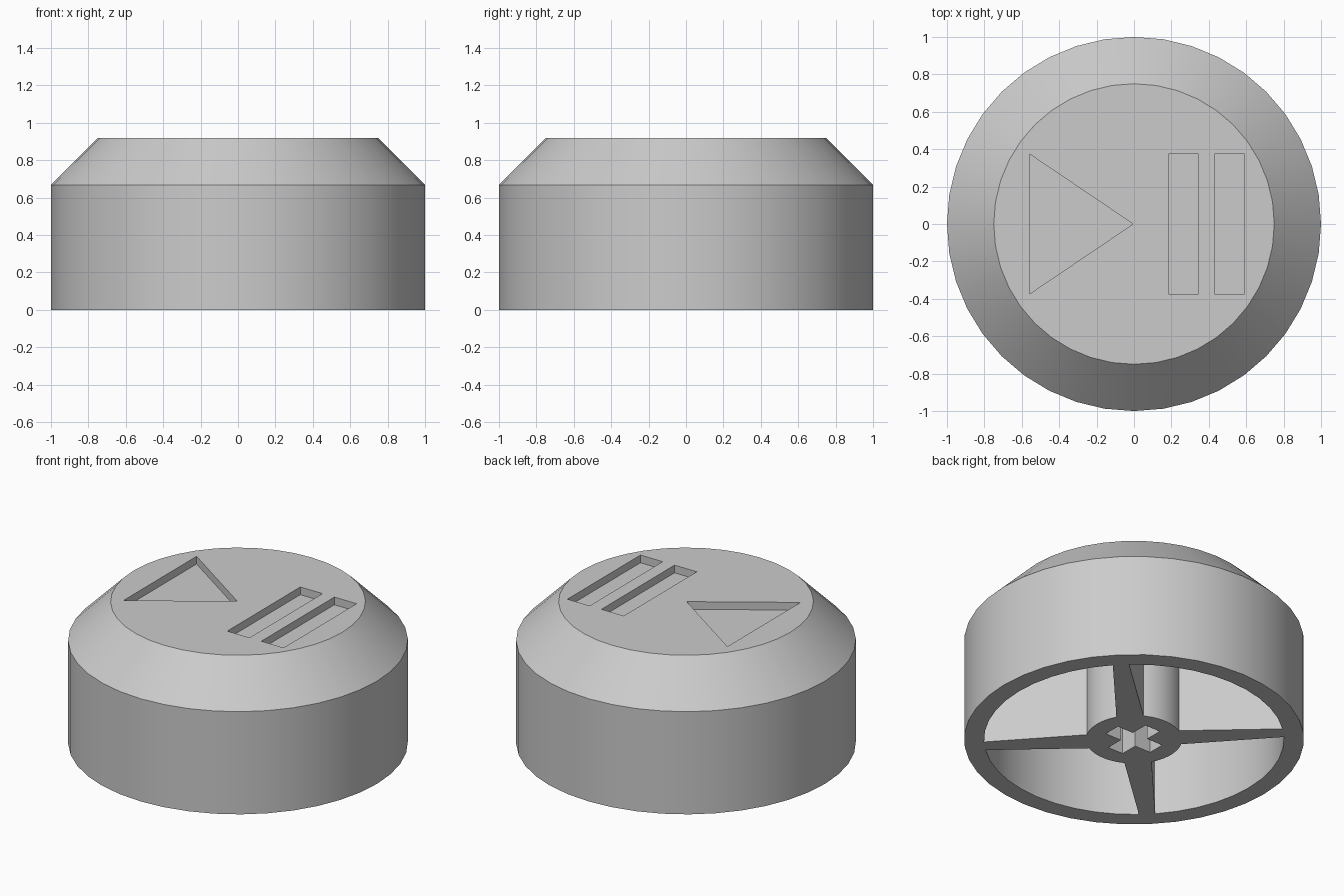
import bpy, bmesh
from math import sin, cos, asin, pi, radians

old = bpy.data.objects.get("Cube")
if old:
    bpy.data.objects.remove(old, do_unlink=True)

SIDES = 40
TOP, SHOULDER = 0.917, 0.667
WALL_R, HUB_R = 0.883, 0.283        # cavity wall and central hub
RIB_RIM, RIB_HUB = 0.048, 0.08      # half widths of the tapered ribs
ICON_FLOOR = TOP - 0.05

grey = bpy.data.materials.new("plain grey")
grey.use_nodes = True
colour = (0.6, 0.6, 0.6, 1)
grey.diffuse_color = colour
grey.node_tree.nodes["Principled BSDF"].inputs["Base Color"].default_value = colour


def polar(r, a):
    return r * cos(a), r * sin(a)


def make_object(name, bm):
    bmesh.ops.recalc_face_normals(bm, faces=bm.faces[:])
    mesh = bpy.data.meshes.new(name)
    bm.to_mesh(mesh)
    bm.free()
    mesh.materials.append(grey)
    obj = bpy.data.objects.new(name, mesh)
    bpy.context.collection.objects.link(obj)
    return obj


def loft(bm, rings):
    """Closed solid through stacked rings of equal point count."""
    loops = [[bm.verts.new(p) for p in ring] for ring in rings]
    n = len(loops[0])
    for low, high in zip(loops, loops[1:]):
        for i in range(n):
            j = (i + 1) % n
            bm.faces.new((low[i], low[j], high[j], high[i]))
    bm.faces.new(loops[0][::-1])
    bm.faces.new(loops[-1])


def prism(bm, outline, z0, z1):
    loft(bm, [[(x, y, z) for x, y in outline] for z in (z0, z1)])


# Body: cylinder with a chamfered top
bm = bmesh.new()
loft(bm, [[(*polar(r, 2 * pi * i / SIDES), z) for i in range(SIDES)]
          for r, z in ((1, 0), (1, SHOULDER), (0.75, TOP))])
knob = make_object("button_cap", bm)

cut = bmesh.new()

# Four underside pockets, leaving tapered diagonal ribs and a round hub
rim_off, hub_off = asin(RIB_RIM / WALL_R), asin(RIB_HUB / HUB_R)
steps = 10
for k in range(4):
    start = radians(45 + 90 * k)

    def arc(r, off):
        span = pi / 2 - 2 * off
        return [polar(r, start + off + span * i / steps) for i in range(steps + 1)]

    prism(cut, arc(WALL_R, rim_off) + arc(HUB_R, hub_off)[::-1], -0.1, SHOULDER)

# Cross-shaped shaft socket in the hub
arm, half = 0.17, 0.055
cross = []
for k in range(4):
    c, s = round(cos(k * pi / 2)), round(sin(k * pi / 2))
    for x, y in ((arm, -half), (arm, half), (half, half)):
        cross.append((c * x - s * y, s * x + c * y))
prism(cut, cross, -0.1, 0.6)

# Play triangle and two pause bars recessed in the top
ICON_H = 0.375
prism(cut, [(-0.56, -ICON_H), (-0.005, 0), (-0.56, ICON_H)], ICON_FLOOR, 1.1)
for x0 in (0.185, 0.43):
    x1 = x0 + 0.16
    prism(cut, [(x0, -ICON_H), (x1, -ICON_H), (x1, ICON_H), (x0, ICON_H)], ICON_FLOOR, 1.1)

cutter = make_object("recess_cutter", cut)
cutter.hide_render = True

# Carve the recesses, then drop the cutter
mod = knob.modifiers.new("recesses", 'BOOLEAN')
mod.operation = 'DIFFERENCE'
mod.solver = 'EXACT'
mod.object = cutter
for o in bpy.context.selected_objects:
    o.select_set(False)
bpy.context.view_layer.objects.active = knob
knob.select_set(True)
bpy.ops.object.modifier_apply(modifier=mod.name)
bpy.data.objects.remove(cutter, do_unlink=True)
bpy.ops.object.shade_smooth_by_angle(angle=radians(30))
